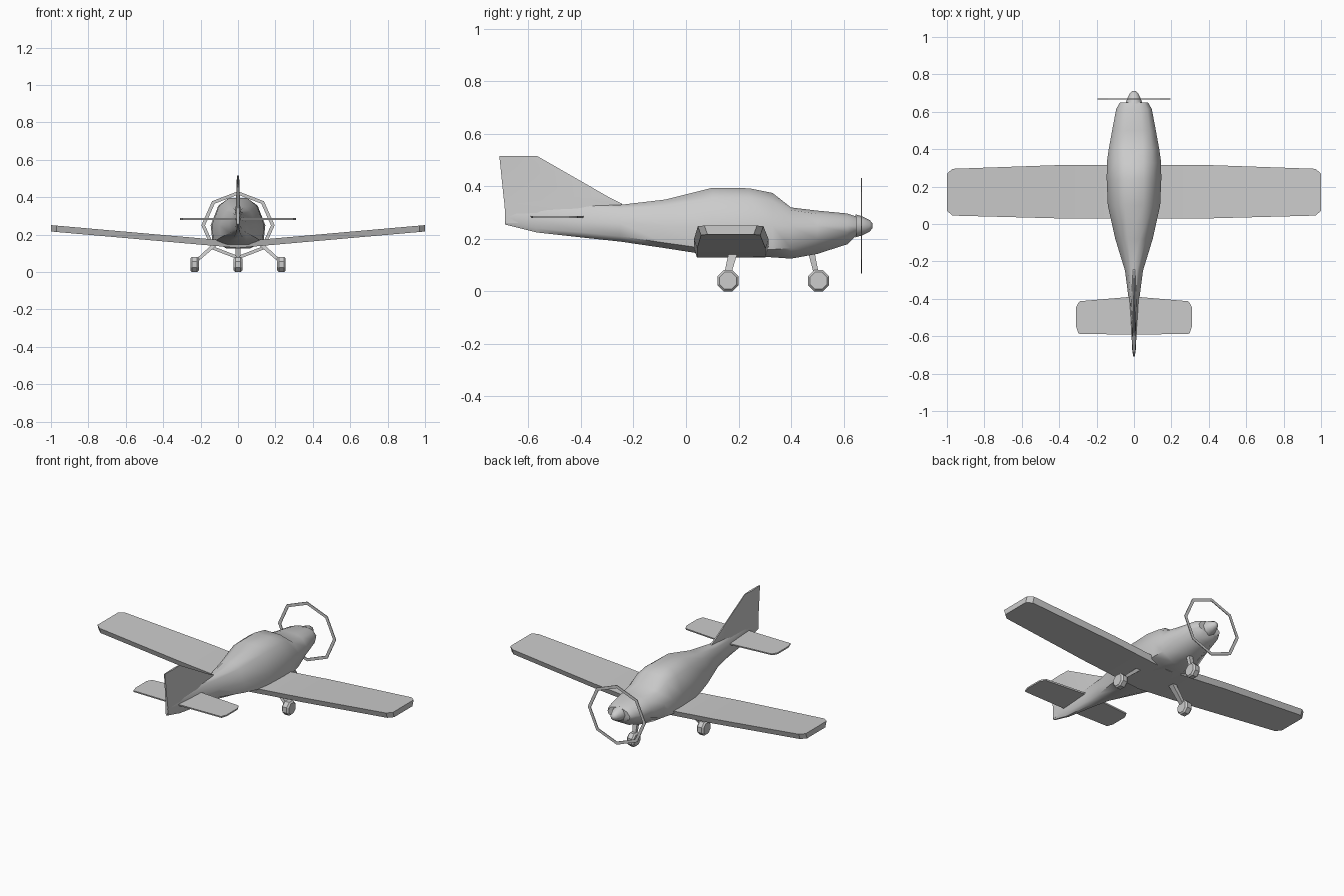
import bpy, bmesh
from math import radians, pi, sin, cos
from mathutils import Vector

if "Cube" in bpy.data.objects:
    bpy.data.objects.remove(bpy.data.objects["Cube"])


def finish(bm, name, smooth=None):
    bmesh.ops.recalc_face_normals(bm, faces=bm.faces)
    me = bpy.data.meshes.new(name)
    bm.to_mesh(me)
    bm.free()
    ob = bpy.data.objects.new(name, me)
    bpy.context.collection.objects.link(ob)
    if smooth:
        bpy.ops.object.select_all(action='DESELECT')
        ob.select_set(True)
        bpy.context.view_layer.objects.active = ob
        bpy.ops.object.shade_smooth_by_angle(angle=radians(smooth))
    return ob


def loft(name, sections, smooth=None, closed=False):
    """Skin a list of rings with equal point counts."""
    bm = bmesh.new()
    rings = [[bm.verts.new(p) for p in s] for s in sections]
    n = len(rings[0])
    pairs = list(zip(rings, rings[1:]))
    if closed:
        pairs.append((rings[-1], rings[0]))
    for a, b in pairs:
        for i in range(n):
            j = (i + 1) % n
            bm.faces.new((a[i], a[j], b[j], b[i]))
    if not closed:
        bm.faces.new(rings[0])
        bm.faces.new(rings[-1])
    return finish(bm, name, smooth)


# Fuselage: y, top, bottom, half width, shoulder x, shoulder z, side z, chine z
stations = [
    (-.69, .32, .255, .008, .006, .31, .285, .265),
    (-.57, .32, .225, .015, .010, .31, .275, .24),
    (-.39, .325, .205, .030, .020, .31, .265, .225),
    (-.25, .33, .19, .048, .030, .315, .26, .21),
    (-.08, .35, .165, .10, .065, .325, .25, .185),
    (.10, .395, .137, .14, .10, .355, .25, .16),
    (.24, .393, .135, .146, .105, .355, .25, .155),
    (.33, .375, .13, .145, .10, .345, .25, .16),
    (.40, .32, .125, .135, .095, .31, .25, .165),
    (.50, .308, .143, .117, .085, .295, .25, .20),
    (.615, .297, .18, .095, .07, .285, .25, .225),
    (.65, .285, .215, .075, .055, .275, .25, .232),
]
sections = []
for y, top, bot, w, sx, sz, mz, cz in stations:
    half = [(sx * .5, top), (sx, sz), (w, mz), (w * .93, cz), (w * .45, bot)]
    sections.append([(x, y, z) for x, z in half] + [(-x, y, z) for x, z in reversed(half)])
loft("fuselage", sections, 50)


# Flat-topped lifting surfaces, full span: x, leading y, trailing y
def surface(name, plan, z0, slope, thick, inset):
    full = [(-x, a, b) for x, a, b in reversed(plan)] + plan[1:]
    secs = []
    for x, lead, trail in full:
        z = z0 + slope * abs(x)
        secs.append([(x, lead, z), (x, trail, z),
                     (x, trail + inset, z - thick), (x, lead - inset, z - thick)])
    loft(name, secs, 25)


surface("wing", [(0, .315, .03), (.4, .315, .03), (.97, .295, .045), (1.0, .27, .07)],
        .163, .088, .034, .012)
surface("tailplane", [(0, -.388, -.592), (.29, -.413, -.587), (.297, -.42, -.586), (.309, -.445, -.55)],
        .288, 0, .009, .002)

# Fin: z, leading y, trailing y, half thickness
fin = []
for z, lead, trail, t in [(.26, -.20, -.686, .018), (.335, -.245, -.692, .014),
                          (.36, -.295, -.695, .011), (.516, -.567, -.711, .006)]:
    mid = lead * .6 + trail * .4
    fin.append([(t * .35, lead, z), (t, mid, z), (t * .5, trail, z),
                (-t * .5, trail, z), (-t, mid, z), (-t * .35, lead, z)])
loft("fin", fin, 40)

# Spinner
loft("spinner", [[(r * cos(pi * i / 4), y, .25 + r * sin(pi * i / 4)) for i in range(8)]
                 for y, r in [(.645, .044), (.672, .036), (.70, .022), (.711, .008)]], 50)

# Propeller disc rim, a flat octagonal band
rim = []
for i in range(8):
    a = pi * i / 4
    rim.append([(r * .196 * cos(a), y, .25 + r * .182 * sin(a))
                for r, y in [(1, .666), (1, .67), (.9, .67), (.9, .666)]])
loft("propeller_rim", rim, closed=True)


# Landing gear
def wheel(name, x, y):
    r = .044
    rings = [[(x + dx, y + k * r * cos(pi * (i + .5) / 4), .041 + k * r * sin(pi * (i + .5) / 4))
              for i in range(8)]
             for dx, k in [(-.023, .8), (-.014, 1), (.014, 1), (.023, .8)]]
    loft(name, rings)


def strut(name, top, bottom, wx, wy):
    secs = []
    for p, k in ((Vector(top), 1.15), (Vector(bottom), .85)):
        secs.append([p + Vector((sx * wx * k, sy * wy * k, 0))
                     for sx, sy in ((1, 1), (-1, 1), (-1, -1), (1, -1))])
    loft(name, secs)


for side, s in (("left", -1), ("right", 1)):
    wheel("main_wheel_" + side, s * .232, .16)
    strut("main_leg_" + side, (s * .12, .18, .15), (s * .222, .157, .06), .014, .015)
wheel("nose_wheel", 0, .505)
strut("nose_leg", (0, .475, .16), (0, .498, .06), .013, .011)
